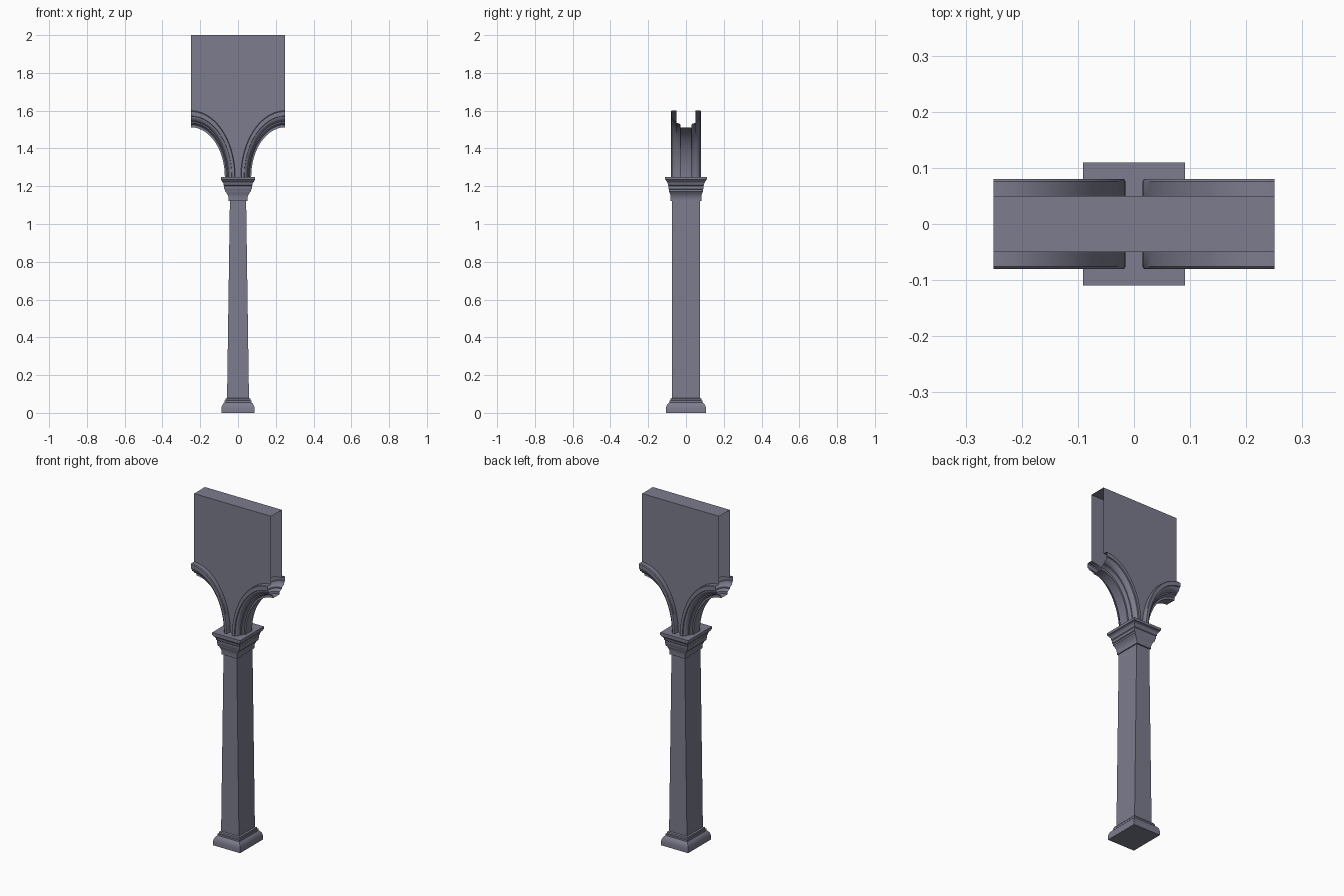
import bpy, math

if "Cube" in bpy.data.objects:
    bpy.data.objects.remove(bpy.data.objects["Cube"])

stone = bpy.data.materials.new("grey_stone")
stone.diffuse_color = (0.2, 0.2, 0.27, 1)
stone.use_nodes = True
stone.node_tree.nodes["Principled BSDF"].inputs["Base Color"].default_value = stone.diffuse_color


def make(name, verts, faces, smooth=False):
    me = bpy.data.meshes.new(name)
    me.from_pydata(verts, [], faces)
    me.materials.append(stone)
    ob = bpy.data.objects.new(name, me)
    bpy.context.collection.objects.link(ob)
    if smooth:
        bpy.ops.object.select_all(action='DESELECT')
        ob.select_set(True)
        bpy.context.view_layer.objects.active = ob
        bpy.ops.object.shade_smooth_by_angle(angle=math.radians(35))
    return ob


def stack(name, rings, cap_bottom=False, cap_top=False):
    """Rectangular rings (half x, half y, z) joined upwards."""
    verts, faces = [], []
    for hx, hy, z in rings:
        verts += [(-hx, -hy, z), (hx, -hy, z), (hx, hy, z), (-hx, hy, z)]
    for i in range(len(rings) - 1):
        for k in range(4):
            a, b = 4 * i + k, 4 * i + (k + 1) % 4
            faces.append((a, b, b + 4, a + 4))
    if cap_bottom:
        faces.append((3, 2, 1, 0))
    if cap_top:
        n = len(verts) - 4
        faces.append((n, n + 1, n + 2, n + 3))
    return make(name, verts, faces, True)


# Base with moulded plinth
stack("base", [(.088, .106, 0), (.088, .106, .022), (.086, .104, .034),
               (.081, .099, .045), (.075, .093, .052), (.071, .088, .055),
               (.071, .088, .065), (.067, .083, .067), (.066, .081, .075),
               (.058, .074, .079)], cap_bottom=True)

# Shaft, tapering only in width
stack("shaft", [(.058, .074, .079), (.043, .073, 1.122)])

# Capital with flared mouldings
stack("capital", [(.043, .073, 1.122), (.049, .081, 1.122), (.049, .081, 1.137),
                  (.053, .082, 1.15), (.060, .085, 1.163), (.069, .090, 1.173),
                  (.069, .090, 1.183), (.073, .092, 1.186), (.073, .092, 1.202),
                  (.077, .096, 1.206), (.077, .096, 1.214), (.082, .100, 1.222),
                  (.087, .106, 1.228), (.087, .106, 1.233), (.091, .110, 1.235),
                  (.091, .110, 1.25)], cap_top=True)

# Half arches: quarter ellipses that spring from the capital
SEG, CX, CZ = 24, .25, 1.25


def arc_point(t, a):
    """t = 0 on the underside, 1 on the outer edge of the moulding."""
    rx, rz = .18 + .055 * t, .262 + .088 * t
    return CX - rx * math.cos(a), CZ + rz * math.sin(a)


angles = [math.pi / 2 * i / SEG for i in range(SEG + 1)]
half = [(.05, 1), (.076, 1), (.08, .95), (.08, .68), (.074, .66), (.073, .58),
        (.067, .46), (.057, .38), (.050, .35), (.050, .27), (.036, .22),
        (.030, .15), (.030, 0)]
profile = [(-y, t) for y, t in half] + half[::-1]
n = len(profile)
for side, label in ((1, "right"), (-1, "left")):
    verts, faces = [], []
    for a in angles:
        for y, t in profile:
            x, z = arc_point(t, a)
            verts.append((side * x, y, z))
    for i in range(SEG):
        for k in range(n - 1):
            q = (i * n + k, i * n + k + 1, (i + 1) * n + k + 1, (i + 1) * n + k)
            faces.append(q if side < 0 else q[::-1])
    make(label + "_arch_moulding", verts, faces, True)

# Wall above the arches: front, back and top sheets, open at both ends
edge = [arc_point(1, a) for a in angles]
edge = [(-x, z) for x, z in reversed(edge)] + edge
m = len(edge)
verts = [(x, y, h) for y in (-.05, .05) for x, z in edge for h in (z, 2.0)]
faces = []
for i in range(m - 1):
    a, b = 2 * i, 2 * m + 2 * i
    faces += [(a, a + 2, a + 3, a + 1), (b, b + 1, b + 3, b + 2),
              (a + 1, a + 3, b + 3, b + 1)]
make("wall", verts, faces)
